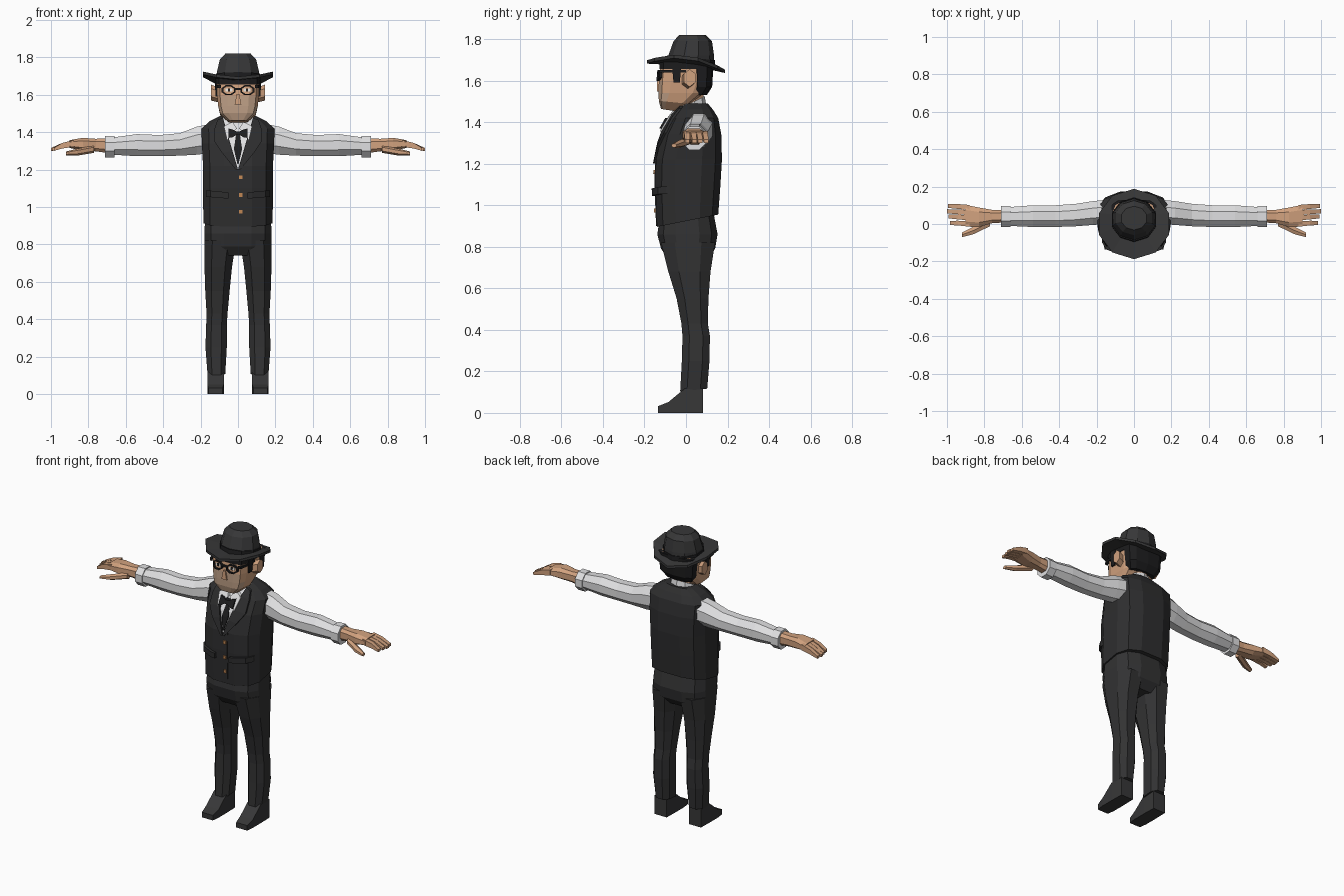
import bpy, bmesh, math
from mathutils import Vector
from mathutils.bvhtree import BVHTree


def material(name, r, g, b):
    m = bpy.data.materials.new(name)
    m.diffuse_color = (r, g, b, 1)
    return m


VEST = material("vest charcoal", .027, .027, .028)
CLOTH = material("trouser charcoal", .032, .032, .033)
HAT = material("hat charcoal", .038, .038, .039)
BLACK = material("black", .012, .012, .013)
SHIRT = material("shirt white", .74, .74, .75)
SKIN = material("skin", .64, .36, .21)
STUBBLE = material("shaved skin", .52, .35, .24)
BRASS = material("brass", .55, .25, .09)
EYE = material("eye white", .8, .78, .74)


def skin(name, rings, mat, mirror=False, closed=False):
    """Bridge equal rings of points into one flat-faced solid."""
    bm = bmesh.new()
    rows = [[bm.verts.new(p) for p in ring] for ring in rings]
    n = len(rows[0])
    pairs = list(zip(rows, rows[1:])) + ([(rows[-1], rows[0])] if closed else [])
    for a, b in pairs:
        for i in range(n):
            j = (i + 1) % n
            bm.faces.new((a[i], a[j], b[j], b[i]))
    if not closed:
        bm.faces.new(rows[0][::-1])
        bm.faces.new(rows[-1])
    bmesh.ops.recalc_face_normals(bm, faces=bm.faces[:])
    me = bpy.data.meshes.new(name)
    bm.to_mesh(me)
    bm.free()
    me.materials.append(mat)
    ob = bpy.data.objects.new(name, me)
    bpy.context.collection.objects.link(ob)
    if mirror:
        ob.modifiers.new("mirror", 'MIRROR')
    return ob


def loft(name, secs, n, mat, axis='z', p=1, mirror=False, closed=False):
    """Sections: (position, a0, a1, b0, b1, tilt along b); p < 1 is boxier."""
    ang = [2 * math.pi * (i + .5) / n for i in range(n)]
    power = lambda v: math.copysign(abs(v) ** p, v) if abs(v) > 1e-6 else 0
    cs, sn = [power(math.cos(a)) for a in ang], [power(math.sin(a)) for a in ang]
    mc, ms = max(cs), max(sn)
    rings = []
    for s in secs:
        t, a0, a1, b0, b1 = s[:5]
        tilt = s[5] if len(s) > 5 else 0
        ring = []
        for c, d in zip(cs, sn):
            a = (a0 + a1) / 2 + (a1 - a0) / 2 * c / mc
            db = (b1 - b0) / 2 * d / ms
            b, w = (b0 + b1) / 2 + db, t + tilt * db
            ring.append({'z': (a, b, w), 'x': (w, a, b), 'y': (a, w, b)}[axis])
        rings.append(ring)
    return skin(name, rings, mat, mirror, closed)


def surface(ob):
    me = ob.data
    return BVHTree.FromPolygons([v.co.copy() for v in me.vertices],
                                [f.vertices[:] for f in me.polygons])


def strip(name, pairs, t, mat, bvh, mirror=False, closed=False):
    """Plate of thickness t laid on the front of a surface; pairs (x, z, x, z)."""
    def y(x, z):
        hit = bvh.ray_cast(Vector((x, -1, z)), Vector((0, 1, 0)))[0]
        return hit.y if hit else -.03
    rings = []
    for x, z, u, w in pairs:
        ya, yb = y(x, z), y(u, w)
        rings.append([(x, ya - t, z), (u, yb - t, w), (u, yb + .01, w), (x, ya + .01, z)])
    return skin(name, rings, mat, mirror, closed)


# Vest, with the shirt opening cut into its front
vest = loft("vest", [(.925, -.185, .185, -.14, .155, .2), (1.10, -.187, .187, -.148, .166),
                     (1.22, -.187, .187, -.145, .173), (1.34, -.193, .193, -.115, .17),
                     (1.42, -.195, .195, -.07, .155), (1.46, -.15, .15, -.04, .13),
                     (1.49, -.09, .09, -.015, .105)], 12, VEST, p=.7)
chest = surface(vest)
bm = bmesh.new()
bm.from_mesh(vest.data)
for side in (-1, 1):
    bmesh.ops.bisect_plane(bm, geom=bm.verts[:] + bm.edges[:] + bm.faces[:],
                           plane_co=(0, 0, 1.2), plane_no=(side * .29, 0, -.085))
for f in bm.faces:
    c = f.calc_center_median()
    if c.y < .03 and .29 * abs(c.x) < .085 * (c.z - 1.2):
        f.material_index = 1
bm.to_mesh(vest.data)
bm.free()
vest.data.materials.append(SHIRT)

# Vest details
strip("lapel", [(.08, 1.478, .11, 1.465), (.07, 1.44, .125, 1.42), (.047, 1.36, .125, 1.35),
                (.03, 1.30, .085, 1.29), (.0, 1.2, .012, 1.2)], .014, VEST, chest, mirror=True)
strip("pocket_flap", [(.05, 1.045, .05, 1.078), (.076, 1.047, .076, 1.081),
                      (.148, 1.053, .148, 1.088), (.172, 1.055, .172, 1.09)],
      .018, VEST, chest, mirror=True)
strip("placket", [(-.004, 1.2, .03, 1.22), (-.004, 1.1, .03, 1.1), (-.004, .9, .03, .905)],
      .004, VEST, chest)
for z in (1.16, 1.065, .975):
    strip("button", [(.006, z - .01, .006, z + .01), (.024, z - .01, .024, z + .01)],
          .011, BRASS, chest)

# Collar and tie
loft("collar", [(1.42, -.088, .088, -.075, .1, .5), (1.49, -.075, .075, -.052, .09, .5)],
     10, SHIRT)
strip("collar_wing", [(.005, 1.42, .03, 1.455), (.045, 1.385, .062, 1.44),
                      (.058, 1.355, .075, 1.43)], .02, SHIRT, chest, mirror=True)
strip("bow_tie", [(-.05, 1.37, -.05, 1.42), (-.03, 1.373, -.03, 1.415), (-.01, 1.385, -.01, 1.405),
                  (.01, 1.385, .01, 1.405), (.03, 1.373, .03, 1.415), (.05, 1.37, .05, 1.42)],
      .03, BLACK, chest)
strip("tie_tail", [(-.01, 1.39, .01, 1.39), (-.022, 1.31, .022, 1.31), (-.003, 1.23, .003, 1.23)],
      .008, BLACK, chest)

# Trousers and shoes
loft("hips", [(.95, -.175, .175, -.125, .135), (.86, -.18, .18, -.138, .152),
              (.79, -.18, .18, -.12, .14), (.742, -.165, .165, -.085, .1)], 12, CLOTH, p=.7)
loft("trouser_leg", [(.82, .01, .18, -.12, .14), (.68, .032, .179, -.085, .118),
                     (.55, .045, .175, -.045, .108), (.43, .056, .168, -.022, .105),
                     (.37, .06, .17, -.017, .115), (.25, .06, .174, -.02, .113),
                     (.11, .068, .163, -.028, .102, .1)], 8, CLOTH, p=.8, mirror=True)
loft("shoe", [(-.135, .082, .158, 0, .032), (-.085, .076, .164, 0, .052),
              (-.005, .076, .164, 0, .118), (.082, .078, .162, 0, .118)],
     4, HAT, axis='y', mirror=True)

# Arms
loft("sleeve", [(.14, .0, .13, 1.29, 1.445), (.22, -.005, .122, 1.28, 1.43),
                (.31, -.012, .108, 1.275, 1.395), (.42, -.016, .1, 1.272, 1.385),
                (.54, -.016, .1, 1.272, 1.39), (.67, -.01, .09, 1.28, 1.372)],
     8, SHIRT, axis='x', mirror=True)
loft("cuff", [(.66, -.016, .096, 1.265, 1.38), (.71, -.016, .096, 1.265, 1.38)],
     8, SHIRT, axis='x', mirror=True)
loft("palm", [(.70, .008, .075, 1.29, 1.368), (.76, .004, .076, 1.298, 1.365),
              (.83, -.016, .088, 1.302, 1.37), (.90, -.014, .102, 1.316, 1.358)],
     8, SKIN, axis='x', p=.7, mirror=True)
for y0, y1, tip in ((-.012, -.005, .985), (.019, .03, .992), (.047, .057, 1.0), (.075, .086, .995)):
    loft("finger", [(.88, y0, y0 + .027, 1.322, 1.358),
                    (.94, (y0 + y1) / 2, (y0 + y1) / 2 + .026, 1.313, 1.343),
                    (tip, y1, y1 + .022, 1.3, 1.316)], 4, SKIN, axis='x', mirror=True)
loft("thumb", [(.77, -.012, .03, 1.29, 1.33), (.86, -.055, -.015, 1.275, 1.312),
               (.92, -.07, -.045, 1.277, 1.297)], 6, SKIN, axis='x', mirror=True)

# Head: lower front faces are shaved skin
loft("neck", [(1.40, -.06, .06, -.045, .08), (1.56, -.06, .06, -.045, .085)], 8, SKIN)
head = loft("head", [(1.458, -.052, .052, -.12, -.05, -.15), (1.495, -.095, .095, -.131, .02, -.1),
                     (1.54, -.106, .106, -.132, .085), (1.595, -.112, .112, -.131, .11),
                     (1.69, -.115, .115, -.122, .12)], 12, SKIN, p=.5)
face = surface(head)
head.data.materials.append(STUBBLE)
for f in head.data.polygons:
    if f.center.y < -.1 and f.center.z < 1.59:
        f.material_index = 1
loft("ear", [(.105, -.02, .035, 1.56, 1.64), (.145, -.01, .045, 1.57, 1.655)],
     6, SKIN, axis='x', mirror=True)
strip("nose", [(-.018, 1.548, -.007, 1.605), (.018, 1.548, .007, 1.605)], .009, SKIN, face)

# Hair
loft("back_hair", [(1.53, -.088, .088, .01, .1), (1.57, -.112, .112, .03, .126),
                   (1.69, -.121, .121, .02, .133)], 10, BLACK, p=.7)
loft("hair_line", [(1.655, -.118, .118, -.127, .12), (1.69, -.12, .12, -.127, .125)],
     12, BLACK, p=.5)
loft("sideburn", [(1.59, .1, .12, -.06, -.03), (1.68, .1, .124, -.068, -.022)],
     4, BLACK, mirror=True)

# Eyes and glasses
strip("eye", [(.03, 1.619, .03, 1.633), (.066, 1.619, .066, 1.633)], .004, EYE, face, mirror=True)
strip("pupil", [(.042, 1.618, .042, 1.634), (.054, 1.618, .054, 1.634)], .006, BLACK, face,
      mirror=True)
ring = [(math.cos(i * math.pi / 4 + .39), math.sin(i * math.pi / 4 + .39)) for i in range(8)]
strip("glasses_frame", [(.05 + .04 * c, 1.625 + .029 * s, .05 + .031 * c, 1.625 + .021 * s)
                        for c, s in ring], .012, BLACK, face, mirror=True, closed=True)
strip("glasses_bridge", [(-.015, 1.627, -.015, 1.636), (.015, 1.627, .015, 1.636)],
      .012, BLACK, face)
loft("glasses_arm", [(-.128, .09, .108, 1.637, 1.652), (-.09, .11, .119, 1.64, 1.652),
                     (.0, .112, .12, 1.64, 1.652)], 4, BLACK, axis='y', mirror=True)

# Hat: the brim slopes to the back and turns up at the sides
loft("hat_crown", [(1.67, -.116, .116, -.092, .137), (1.72, -.113, .113, -.085, .135),
                   (1.79, -.097, .097, -.06, .125), (1.82, -.068, .068, -.032, .095)], 10, HAT)
loft("hat_band", [(1.68, -.12, .12, -.096, .141, -.1), (1.71, -.118, .118, -.092, .139, -.1)],
     10, BLACK)
brim = loft("hat_brim", [(1.664, -.1, .1, -.08, .12, -.12), (1.659, -.187, .187, -.188, .188, -.12),
                         (1.675, -.187, .187, -.188, .188, -.12),
                         (1.682, -.1, .1, -.08, .12, -.12)], 10, HAT, closed=True)
for v in brim.data.vertices:
    v.co.z += .042 * (v.co.x / .187) ** 2
